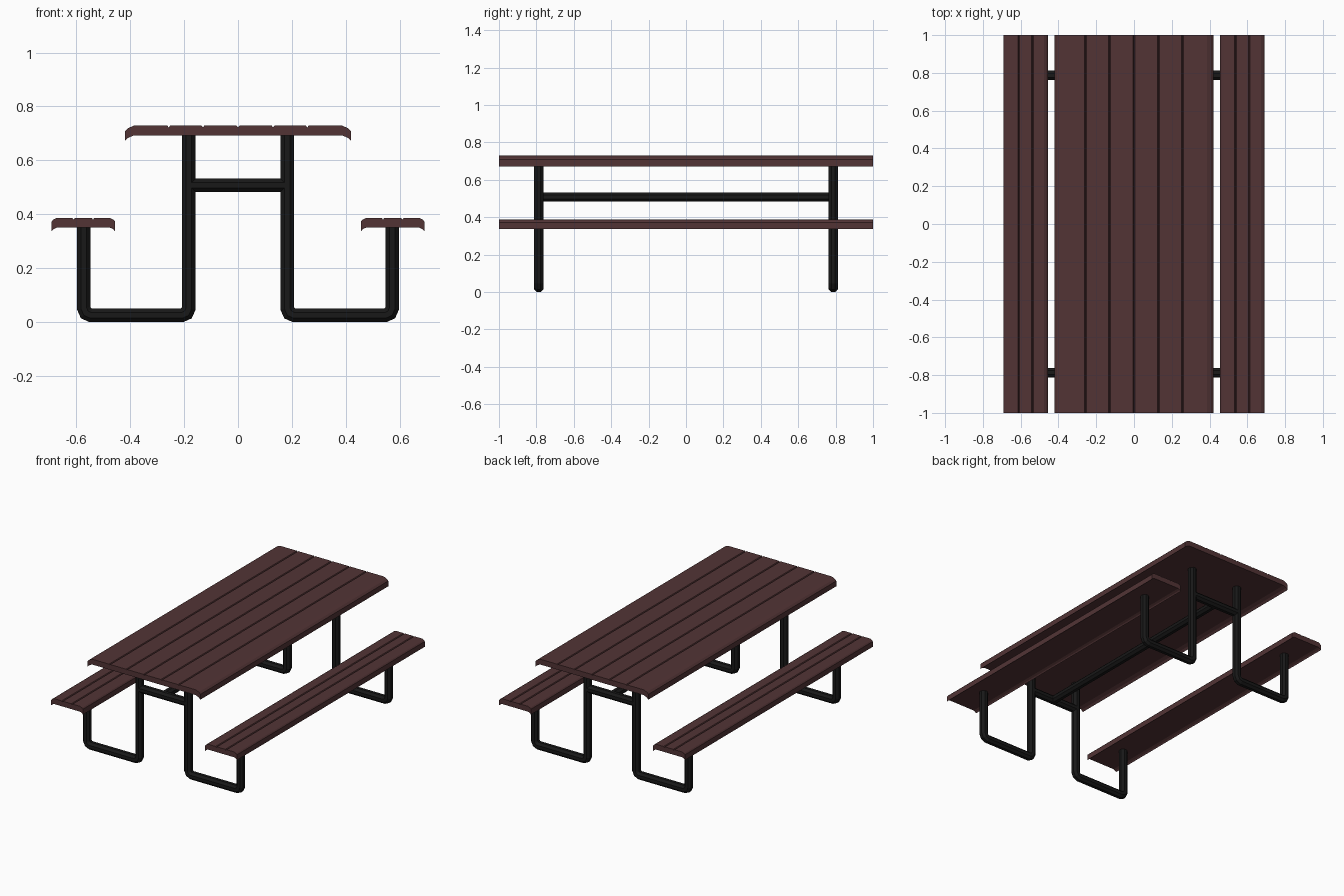
import bpy, bmesh, math
from mathutils import Vector

if "Cube" in bpy.data.objects:
    bpy.data.objects.remove(bpy.data.objects["Cube"])


def material(name, color):
    m = bpy.data.materials.new(name)
    m.diffuse_color = (*color, 1)
    m.use_nodes = True
    m.node_tree.nodes["Principled BSDF"].inputs["Base Color"].default_value = m.diffuse_color
    return m


WOOD = material("brown_planks", (0.085, 0.034, 0.036))
METAL = material("black_metal", (0.009, 0.009, 0.009))


def finish(name, bm, mat):
    bmesh.ops.recalc_face_normals(bm, faces=bm.faces)
    me = bpy.data.meshes.new(name)
    bm.to_mesh(me)
    bm.free()
    me.materials.append(mat)
    ob = bpy.data.objects.new(name, me)
    bpy.context.collection.objects.link(ob)
    return ob


def planks(name, cx, half, top, grooves, bend, drop, thick=0.036):
    """Grooved sheet profile with curled-down edges, extruded along y."""
    up = [(-half, top - drop), (-half + bend * .35, top - drop * .45), (-half + bend, top)]
    for g in grooves:
        up += [(g - .005, top), (g, top - .007), (g + .005, top)]
    up += [(half - bend, top), (half - bend * .35, top - drop * .45), (half, top - drop)]
    low = [(x, z - thick) for x, z in up[-3:][::-1] + up[:3][::-1]]
    bm = bmesh.new()
    face = bm.faces.new([bm.verts.new((cx + x, -1, z)) for x, z in up + low])
    ext = bmesh.ops.extrude_face_region(bm, geom=[face])["geom"]
    bmesh.ops.translate(bm, vec=(0, 2, 0), verts=[v for v in ext if isinstance(v, bmesh.types.BMVert)])
    return finish(name, bm, WOOD)


def tube(name, path, side, r=0.025, n=8):
    """Sweep an octagon along a planar path; side is the plane normal."""
    pts, side = [Vector(p) for p in path], Vector(side)
    bm, rings = bmesh.new(), []
    k = r / math.cos(math.pi / n)
    for i, p in enumerate(pts):
        a = (p - pts[i - 1]).normalized() if i else (pts[1] - p).normalized()
        b = (pts[i + 1] - p).normalized() if i < len(pts) - 1 else a
        out = side.cross((a + b).normalized())
        miter = 1 / math.cos(a.angle(b, 0) / 2)
        ring = []
        for j in range(n):
            t = 2 * math.pi * (j + .5) / n
            ring.append(bm.verts.new(p + out * (k * math.cos(t) * miter) + side * (k * math.sin(t))))
        rings.append(ring)
    for r0, r1 in zip(rings, rings[1:]):
        for j in range(n):
            bm.faces.new((r0[j], r0[(j + 1) % n], r1[(j + 1) % n], r1[j]))
    bm.faces.new(rings[0])
    bm.faces.new(rings[-1])
    return finish(name, bm, METAL)


# Table top and benches
planks("table_top", 0, 0.42, 0.729, (-.257, -.13, 0, .13, .257), 0.034, 0.021)
for s, label in ((-1, "left"), (1, "right")):
    planks(label + "_bench", s * 0.574, 0.118, 0.387, (-.036, .036), 0.02, 0.014)

# U-shaped leg frames with bent lower corners
B, C = 0.026, 0.008
for y, end in ((-0.787, "front"), (0.787, "back")):
    for s, label in ((-1, "left"), (1, "right")):
        xi, xo, z = 0.1825, 0.572, 0.025
        path = [(xi, .70), (xi, z + B), (xi + C, z + C), (xi + B, z),
                (xo - B, z), (xo - C, z + C), (xo, z + B), (xo, .36)]
        tube(f"{end}_{label}_leg", [(s * x, y, h) for x, h in path], (0, 1, 0))
    tube(end + "_crossbar", [(-.1825, y, .508), (.1825, y, .508)], (0, 1, 0))

# Long stretcher joining both crossbars
tube("long_stretcher", [(0, -.787, .508), (0, .787, .508)], (1, 0, 0))
